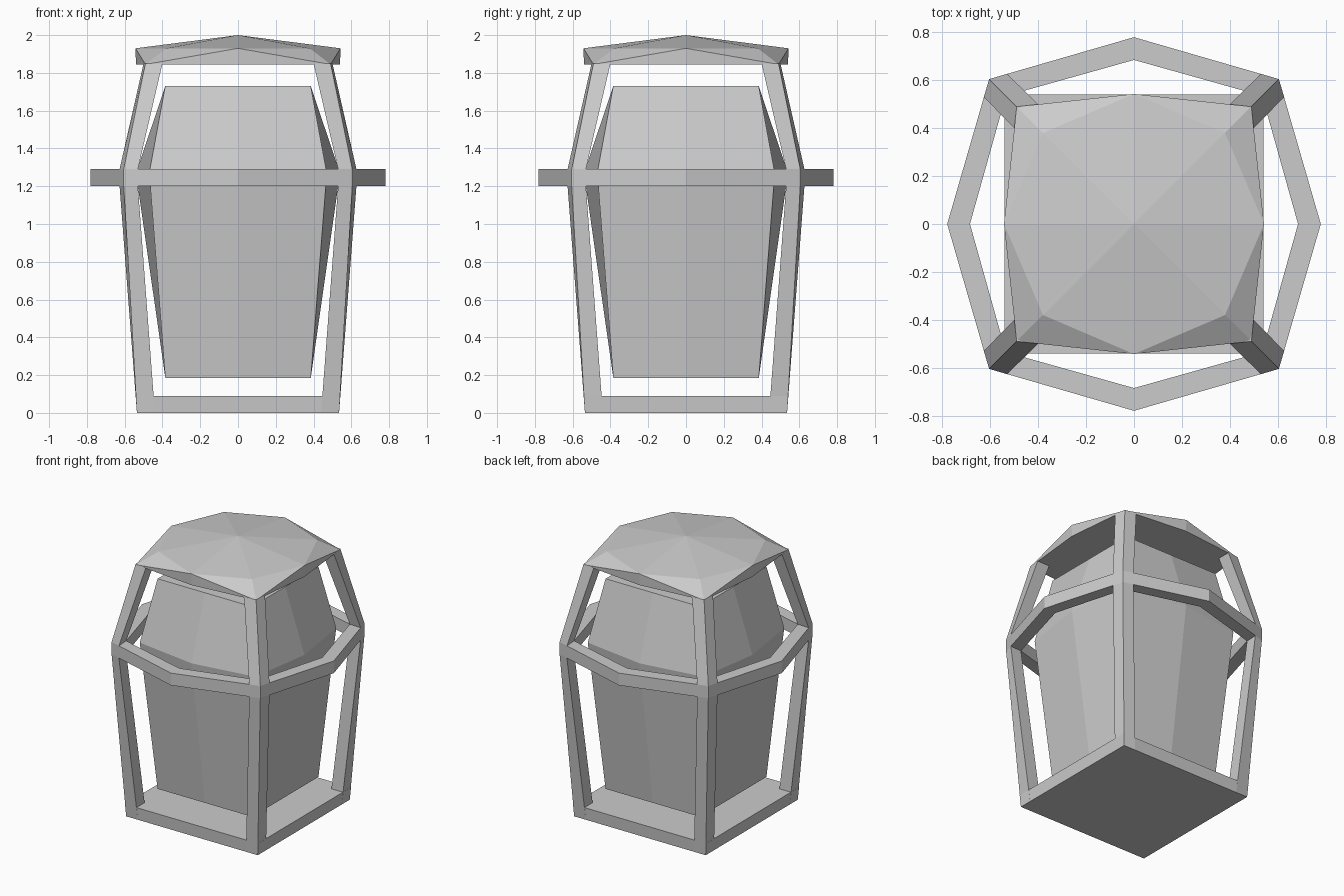
import bpy
import bmesh
from math import cos, sin, pi

old = bpy.data.objects.get("Cube")
if old:
    bpy.data.objects.remove(old, do_unlink=True)

GREY = (0.6, 0.6, 0.6, 1)
mat = bpy.data.materials.new("plain grey")
mat.use_nodes = True
mat.diffuse_color = GREY
mat.node_tree.nodes["Principled BSDF"].inputs["Base Color"].default_value = GREY


def finish(name, bm):
    bmesh.ops.recalc_face_normals(bm, faces=bm.faces)
    mesh = bpy.data.meshes.new(name)
    bm.to_mesh(mesh)
    bm.free()
    mesh.materials.append(mat)
    obj = bpy.data.objects.new(name, mesh)
    bpy.context.collection.objects.link(obj)


def loft(name, sections, closed=False):
    """Skin equal-length point rings, with end caps or joined end to end."""
    bm = bmesh.new()
    rings = [[bm.verts.new(p) for p in s] for s in sections]
    pairs = list(zip(rings, rings[1:]))
    if closed:
        pairs.append((rings[-1], rings[0]))
    else:
        bm.faces.new(rings[0])
        bm.faces.new(rings[-1])
    for a, b in pairs:
        for i in range(len(a)):
            j = (i + 1) % len(a)
            bm.faces.new((a[i], a[j], b[j], b[i]))
    finish(name, bm)


def octagon(mid, corner, z):
    """Eight points: side middles at distance mid, corners at (corner, corner)."""
    pts = []
    for i in range(8):
        r = corner * 2 ** 0.5 if i % 2 else mid
        pts.append((r * cos(i * pi / 4), r * sin(i * pi / 4), z))
    return pts


# Square floor slab
loft("base", [[(sx * h, sy * h, z) for sx, sy in ((1, 1), (-1, 1), (-1, -1), (1, -1))]
              for h, z in ((0.535, 0), (0.541, 0.09))])

# Corner posts: outer corner, side point (along, out), inner corner, height
post = [(0.535, 0.44, 0.535, 0.44, 0), (0.605, 0.53, 0.627, 0.535, 1.2),
        (0.605, 0.53, 0.627, 0.535, 1.29), (0.49, 0.4, 0.5, 0.4, 1.85)]
for side_y, depth in ((-1, "front"), (1, "back")):
    for side_x, hand in ((1, "left"), (-1, "right")):
        loft(f"{depth}_{hand}_post",
             [[(side_x * x, side_y * y, z) for x, y in ((c, c), (a, o), (n, n), (o, a))]
              for c, a, o, n, z in post])

# Eight-sided belt around the middle
belt = [octagon(0.78, 0.605, 1.2), octagon(0.78, 0.605, 1.29),
        octagon(0.685, 0.535, 1.29), octagon(0.685, 0.535, 1.2)]
loft("belt", belt, closed=True)

# Faceted inner body, widest at the belt
loft("inner_body", [octagon(0.385, 0.385, 0.185), octagon(0.54, 0.47, 1.27),
                    octagon(0.385, 0.385, 1.73)])

# Faceted roof with raised side middles and a flat underside
bm = bmesh.new()
apex = bm.verts.new((0, 0, 2))
upper = [bm.verts.new(p) for p in octagon(0.543, 0.38, 1.93)]
lower = [bm.verts.new(p) for p in octagon(0.54, 0.49, 1.845)]
for i in range(8):
    j = (i + 1) % 8
    bm.faces.new((apex, upper[i], upper[j]))
    mid, corner = (j, i) if i % 2 else (i, j)
    bm.faces.new((upper[mid], upper[corner], lower[corner]))
    bm.faces.new((upper[mid], lower[corner], lower[mid]))
bm.faces.new(lower)
finish("roof", bm)
